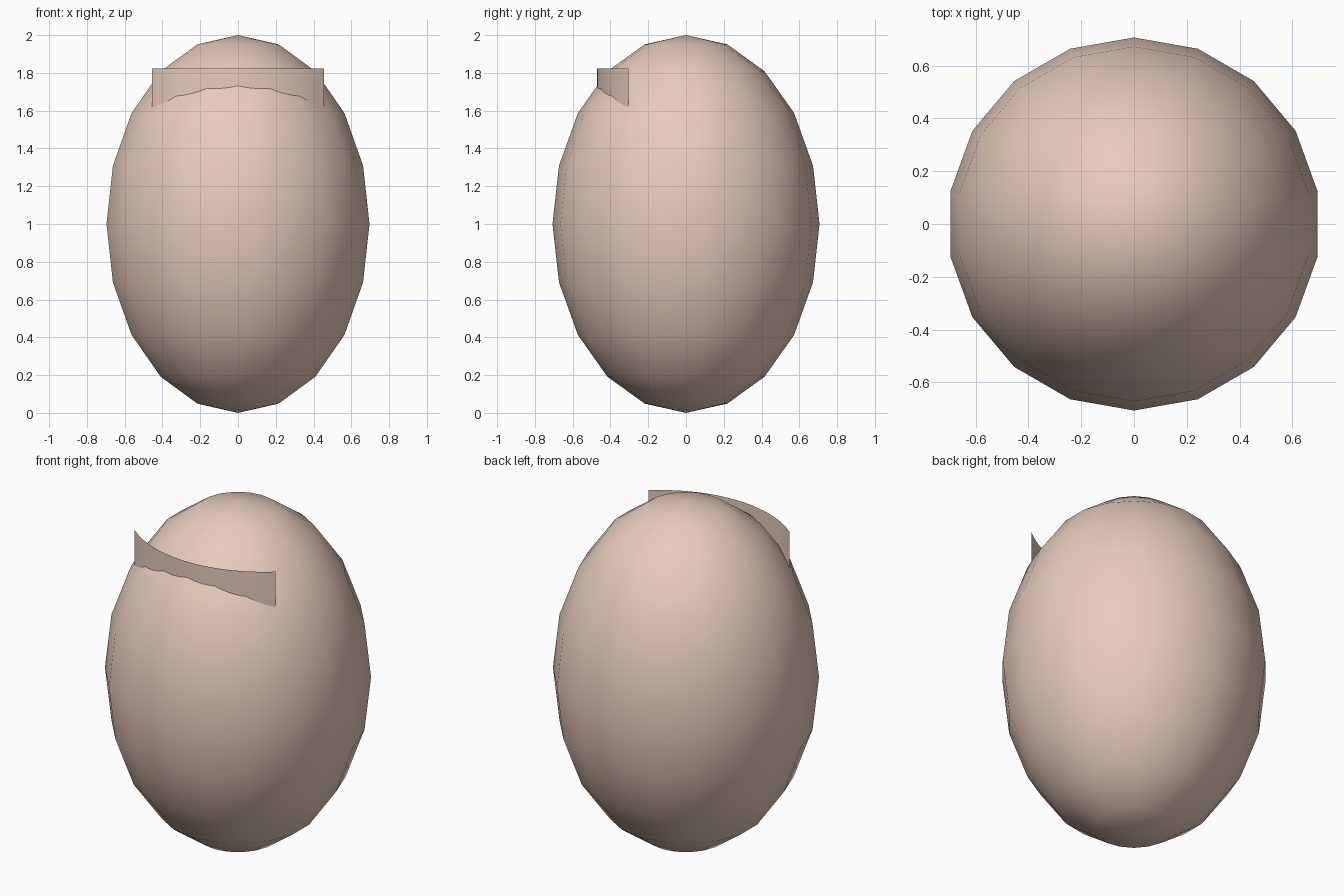
import bpy, bmesh, math

if "Cube" in bpy.data.objects:
    bpy.data.objects.remove(bpy.data.objects["Cube"])

# Shared skin-tone material
mat = bpy.data.materials.new("skin")
mat.diffuse_color = (0.8, 0.6, 0.5, 1)
mat.use_nodes = True
mat.node_tree.nodes["Principled BSDF"].inputs["Base Color"].default_value = mat.diffuse_color


def add_object(name, bm):
    mesh = bpy.data.meshes.new(name)
    bm.to_mesh(mesh)
    bm.free()
    mesh.materials.append(mat)
    for poly in mesh.polygons:
        poly.use_smooth = True
    obj = bpy.data.objects.new(name, mesh)
    bpy.context.collection.objects.link(obj)
    return obj


# Egg-shaped head: low-poly UV sphere, 18 sides and 10 rings
R = 0.707
bm = bmesh.new()
bmesh.ops.create_uvsphere(bm, u_segments=18, v_segments=10, radius=1)
bmesh.ops.scale(bm, vec=(R, R, 1), verts=bm.verts)
bmesh.ops.translate(bm, vec=(0, 0, 1), verts=bm.verts)
add_object("head", bm)

# Curved brow band: thin upright arc sunk into the forehead
SEGS = 20
CENTRE_Y = 0.237
bm = bmesh.new()
columns = []
for i in range(SEGS + 1):
    a = math.radians(-40 + 80 * i / SEGS)
    x, y = R * math.sin(a), CENTRE_Y - R * math.cos(a)
    columns.append([bm.verts.new((x, y, z)) for z in (1.5, 1.824)])
for (a0, a1), (b0, b1) in zip(columns, columns[1:]):
    bm.faces.new((a0, b0, b1, a1))
add_object("brow_band", bm)
